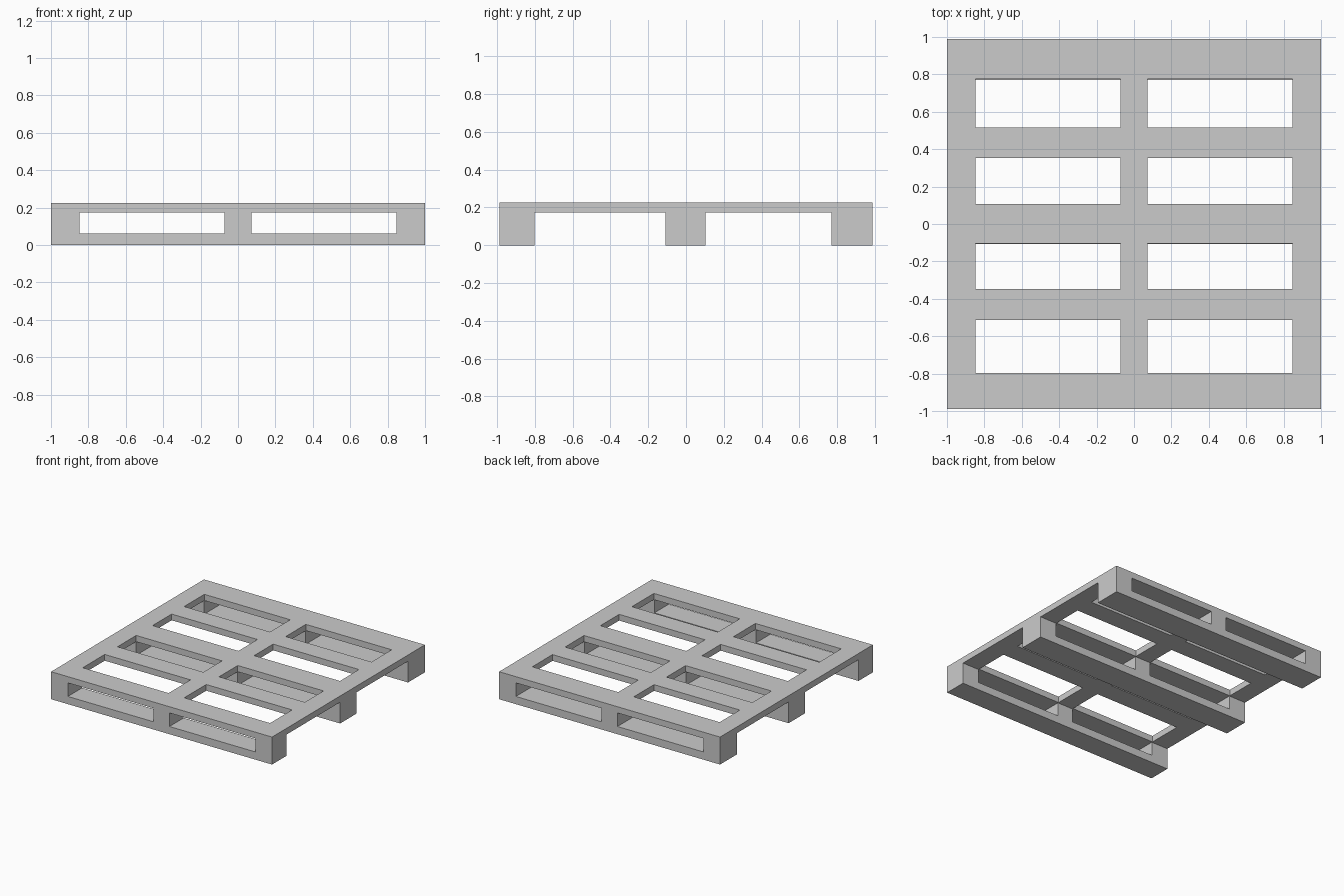
import bpy, bmesh

if "Cube" in bpy.data.objects:
    bpy.data.objects.remove(bpy.data.objects["Cube"])

# Break lines along each axis; every cell between them is either solid or empty
XS = [-1.0, -0.848, -0.071, 0.071, 0.848, 1.0]
YS = [-0.988, -0.803, -0.796, -0.512, -0.347, -0.108, -0.105,
      0.102, 0.107, 0.353, 0.515, 0.77, 0.776, 0.988]
ZS = [0.0, 0.063, 0.174, 0.225]

BLOCKS = [(-1.0, -0.848), (-0.071, 0.071), (0.848, 1.0)]            # x spans
RUNNERS = [(-0.988, -0.803), (-0.108, 0.102), (0.77, 0.988)]        # y spans
BOARDS = [(-0.988, -0.796), (-0.512, -0.347), (-0.105, 0.107),
          (0.353, 0.515), (0.776, 0.988)]                           # y spans


def inside(v, spans):
    return any(a < v < b for a, b in spans)


def solid(x, y, z):
    # top deck: crosswise boards tied together by three stringers
    if z > ZS[2]:
        return inside(x, BLOCKS) or inside(y, BOARDS)
    # supports: full-width bottom boards carrying three blocks each
    return inside(y, RUNNERS) and (z < ZS[1] or inside(x, BLOCKS))


def build_lattice(name, axes, is_solid):
    """One closed mesh made from the outer faces of all solid cells."""
    def filled(c):
        if any(not 0 <= c[a] < len(axes[a]) - 1 for a in range(3)):
            return False
        return is_solid(*[(axes[a][c[a]] + axes[a][c[a] + 1]) / 2 for a in range(3)])

    bm = bmesh.new()
    counts = [len(a) - 1 for a in axes]
    cells = [(i, j, k) for i in range(counts[0])
             for j in range(counts[1]) for k in range(counts[2])]
    for c in filter(filled, cells):
        for a in range(3):
            u, v = (a + 1) % 3, (a + 2) % 3
            for side in (0, 1):
                n = list(c)
                n[a] += 2 * side - 1
                if filled(n):
                    continue
                ring = []
                for du, dv in ((0, 0), (1, 0), (1, 1), (0, 1)):
                    p = [0, 0, 0]
                    p[a] = axes[a][c[a] + side]
                    p[u] = axes[u][c[u] + du]
                    p[v] = axes[v][c[v] + dv]
                    ring.append(bm.verts.new(p))
                bm.faces.new(ring if side else ring[::-1])
    bmesh.ops.remove_doubles(bm, verts=bm.verts, dist=1e-4)
    mesh = bpy.data.meshes.new(name)
    bm.to_mesh(mesh)
    bm.free()
    obj = bpy.data.objects.new(name, mesh)
    bpy.context.collection.objects.link(obj)
    return obj


# Pallet: slatted deck and three pierced runners in one piece
build_lattice("pallet", (XS, YS, ZS), solid)
